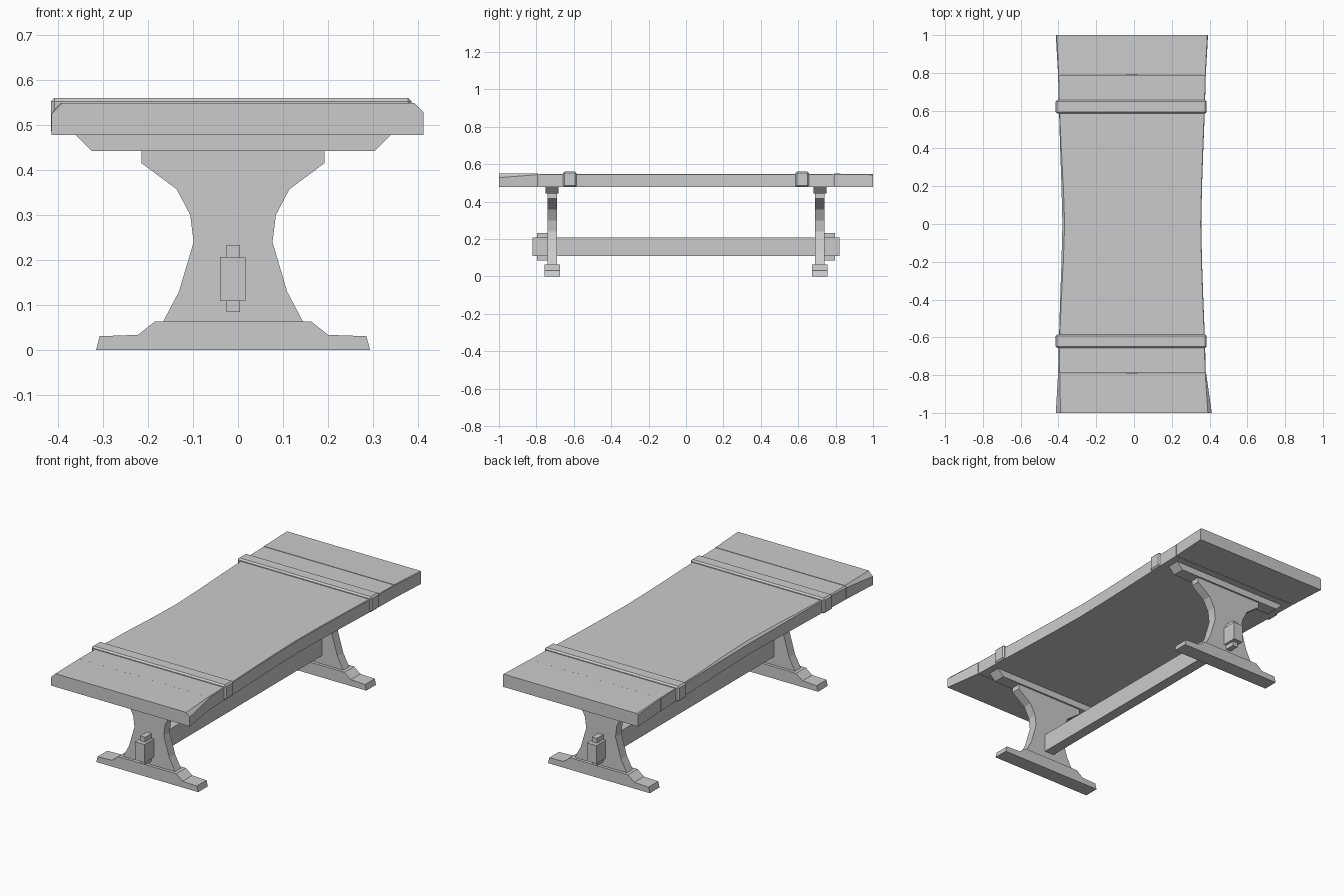
import bpy, bmesh

if "Cube" in bpy.data.objects:
    bpy.data.objects.remove(bpy.data.objects["Cube"])

CX = -0.011  # centre line of the trestles


def mesh_object(name, verts, faces):
    mesh = bpy.data.meshes.new(name)
    mesh.from_pydata(verts, [], faces)
    bm = bmesh.new()
    bm.from_mesh(mesh)
    bmesh.ops.recalc_face_normals(bm, faces=bm.faces)
    bm.to_mesh(mesh)
    bm.free()
    obj = bpy.data.objects.new(name, mesh)
    bpy.context.collection.objects.link(obj)
    return obj


def loft(name, rings):
    """Join equal-sized closed rings of points and cap both ends."""
    n = len(rings[0])
    faces = [tuple(range(n)), tuple(range((len(rings) - 1) * n, len(rings) * n))]
    for r in range(len(rings) - 1):
        a, b = r * n, (r + 1) * n
        for i in range(n):
            j = (i + 1) % n
            faces.append((a + i, a + j, b + j, b + i))
    return mesh_object(name, [p for ring in rings for p in ring], faces)


def extrude(name, profile, y0, y1):
    return loft(name, [[(x, y, z) for x, z in profile] for y in (y0, y1)])


def mirrored(half):
    """Half profile (half width, z) to a full outline about CX."""
    return [(CX + w, z) for w, z in half] + [(CX - w, z) for w, z in reversed(half)]


def box(name, x0, x1, y0, y1, z0, z1):
    return extrude(name, [(x0, z0), (x1, z0), (x1, z1), (x0, z1)], y0, y1)


def board(name, sections):
    """Worn board from sections: y, left x, right x, top z, left and right chamfer."""
    rings = []
    for y, xl, xr, z, cl, cr in sections:
        rings.append([(xl, y, 0.478), (xr, y, 0.478), (xr, y, z - cr),
                      (xr - cr, y, z), (xl + cl, y, z), (xl, y, z - cl)])
    return loft(name, rings)


# Table top: waisted centre boards and two end boards
board("top_centre", [
    (-0.789, -0.402, 0.380, 0.548, 0.008, 0.004),
    (-0.60, -0.397, 0.375, 0.548, 0.004, 0.003),
    (-0.40, -0.391, 0.367, 0.548, 0.006, 0.003),
    (-0.20, -0.384, 0.360, 0.548, 0.010, 0.003),
    (0.00, -0.379, 0.356, 0.548, 0.012, 0.003),
    (0.20, -0.384, 0.360, 0.548, 0.010, 0.003),
    (0.40, -0.391, 0.367, 0.548, 0.006, 0.003),
    (0.60, -0.397, 0.375, 0.548, 0.003, 0.003),
    (0.789, -0.402, 0.380, 0.548, 0.003, 0.003)])
board("top_front_end", [
    (-1.0, -0.414, 0.412, 0.549, 0.025, 0.021),
    (-0.791, -0.402, 0.382, 0.549, 0.009, 0.005)])
board("top_back_end", [
    (0.791, -0.402, 0.380, 0.549, 0.003, 0.003),
    (1.0, -0.414, 0.392, 0.547, 0.006, 0.004)])

# Feet, posts and cleats share mirrored profiles
FOOT = [(0.304, 0), (0.296, 0.031), (0.211, 0.034), (0.173, 0.064)]
POST = [(0.157, 0.06), (0.120, 0.13), (0.0875, 0.24), (0.095, 0.30),
        (0.125, 0.357), (0.203, 0.415), (0.203, 0.445)]
CLEAT = [(0.314, 0.442), (0.350, 0.478)]
STRAP = [(0.400, 0.478), (0.400, 0.560), (-0.400, 0.560), (-0.400, 0.478),
         (-0.375, 0.478), (-0.375, 0.535), (0.375, 0.535), (0.375, 0.478)]

for side, label in ((-1, "front"), (1, "back")):
    y = side * 0.716
    extrude(label + "_foot", mirrored(FOOT), y - 0.041, y + 0.041)
    extrude(label + "_post", mirrored(POST), y - 0.025, y + 0.025)
    extrude(label + "_cleat", mirrored(CLEAT), y - 0.034, y + 0.034)
    # Locking wedge through the stretcher end
    box(label + "_wedge", -0.026, 0.004, *sorted((side * 0.741, side * 0.796)), 0.085, 0.233)
    # Strap wrapped over the top
    ys = side * 0.621
    strap = extrude(label + "_strap", [(CX - 0.004 + x, z) for x, z in STRAP],
                    ys - 0.036, ys + 0.036)
    bevel = strap.modifiers.new("bevel", 'BEVEL')
    bevel.width = 0.008
    bevel.segments = 1

# Long stretcher between the posts
box("stretcher", -0.040, 0.017, -0.82, 0.82, 0.109, 0.207)
